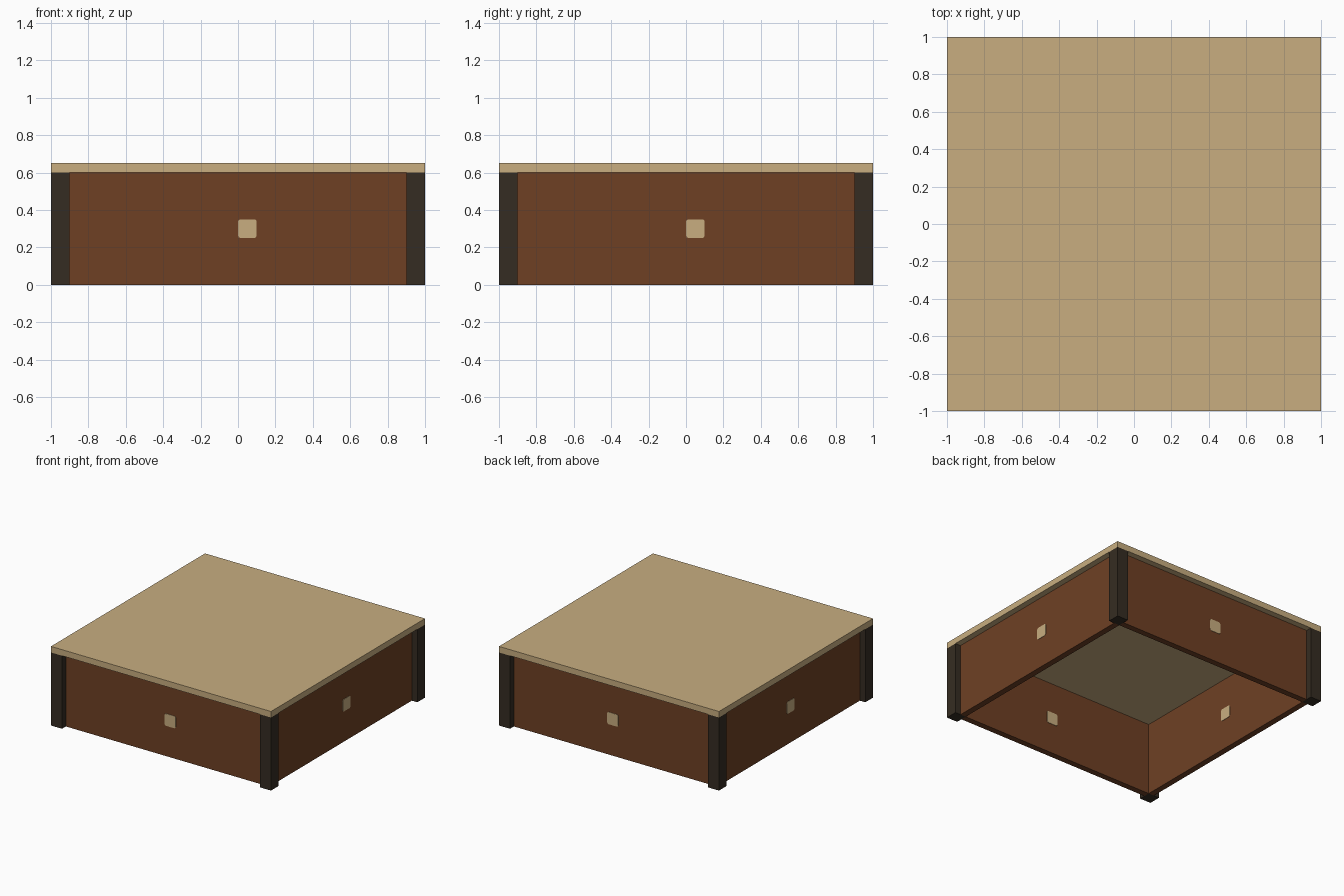
import bpy, bmesh, math
from mathutils import Matrix

if "Cube" in bpy.data.objects:
    bpy.data.objects.remove(bpy.data.objects["Cube"])


def material(name, color):
    m = bpy.data.materials.new(name)
    m.diffuse_color = (*color, 1)
    m.use_nodes = True
    m.node_tree.nodes["Principled BSDF"].inputs["Base Color"].default_value = m.diffuse_color
    return m


light_wood = material("light wood", (0.578, 0.423, 0.216))
red_wood = material("red brown wood", (0.156, 0.051, 0.0176))
dark_wood = material("dark wood", (0.0356, 0.0252, 0.016))


def box(name, lo, hi, mat, turn=0.0, round_axis=None, radius=0.0):
    """Box between two corners, optionally rounded along one axis, turned about z."""
    bm = bmesh.new()
    bmesh.ops.create_cube(bm, size=1)
    for v in bm.verts:
        v.co = [a + (b - a) * (c + 0.5) for a, b, c in zip(lo, hi, v.co)]
    if round_axis is not None:
        edges = [e for e in bm.edges
                 if abs((e.verts[0].co - e.verts[1].co).normalized()[round_axis]) > 0.9]
        bmesh.ops.bevel(bm, geom=edges, offset=radius, segments=2,
                        profile=0.5, affect='EDGES')
    bm.transform(Matrix.Rotation(turn, 4, 'Z'))
    me = bpy.data.meshes.new(name)
    bm.to_mesh(me)
    bm.free()
    me.materials.append(mat)
    ob = bpy.data.objects.new(name, me)
    bpy.context.collection.objects.link(ob)
    return ob


# Table top
box("table_top", (-1, -1, 0.6), (1, 1, 0.65), light_wood)

# Four sides: each has a corner post, an inset panel and a square inlay
# visible on both faces. Front and right inlays sit off centre.
for i, (side, shift) in enumerate([("front", 0.05), ("right", 0.05),
                                   ("back", 0.0), ("left", 0.0)]):
    turn = i * math.pi / 2
    box(side + "_post", (-1, -1, 0), (-0.9, -0.9, 0.6), dark_wood, turn)
    box(side + "_panel", (-0.9, -0.95, 0), (0.9, -0.9, 0.6), red_wood, turn)
    box(side + "_inlay", (shift - 0.05, -0.953, 0.25), (shift + 0.05, -0.897, 0.35),
        light_wood, turn, round_axis=1, radius=0.013)
